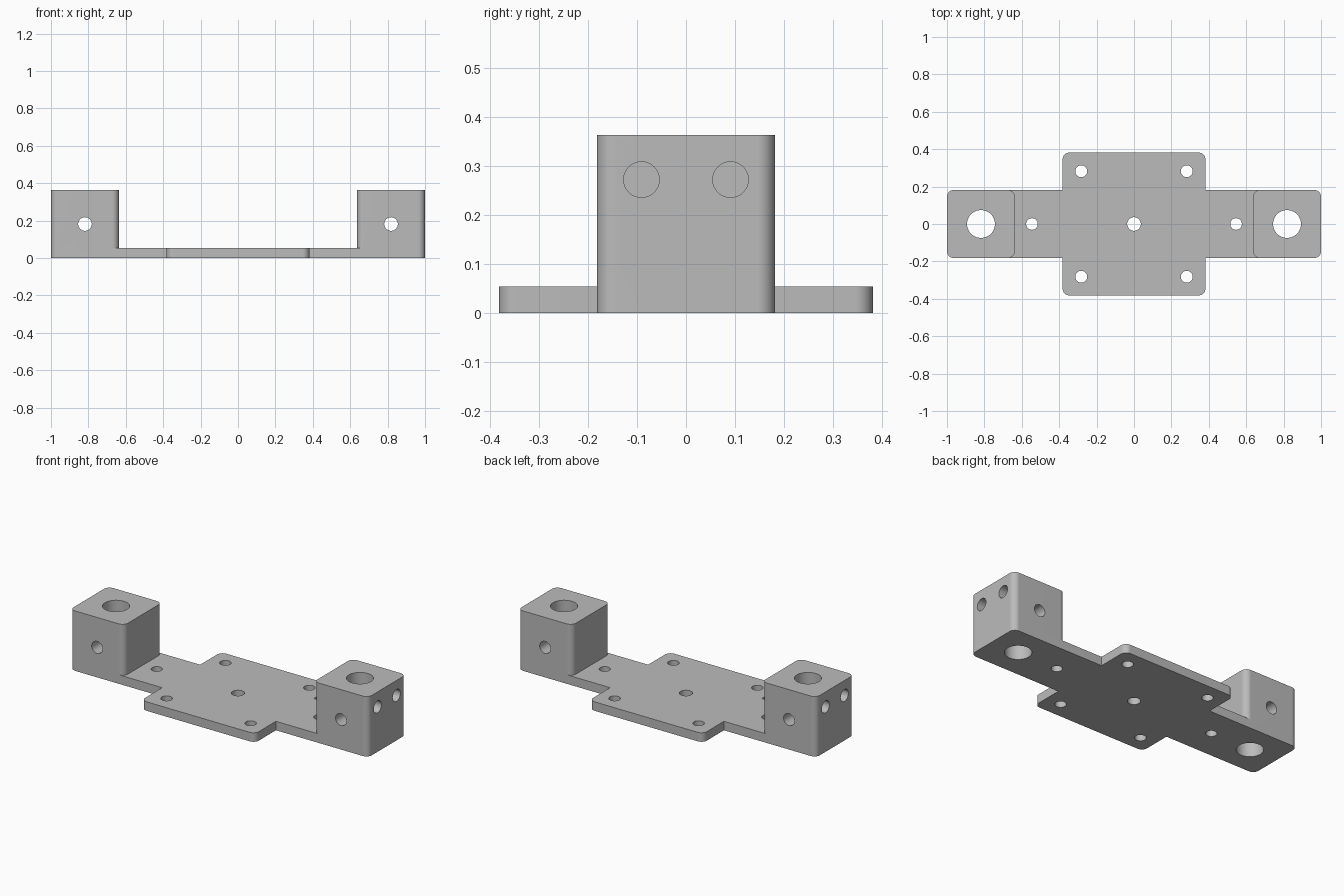
import bpy, bmesh, math
from mathutils import Matrix, Vector

cube = bpy.data.objects.get("Cube")
if cube:
    bpy.data.objects.remove(cube, do_unlink=True)

MM = 2 / 110                       # the bracket is 110 units long, scaled to 2

grey = bpy.data.materials.new("plain grey")
grey.use_nodes = True
grey.diffuse_color = (0.5, 0.5, 0.5, 1)
grey.node_tree.nodes["Principled BSDF"].inputs["Base Color"].default_value = (0.5, 0.5, 0.5, 1)


def finish(name, bm):
    bmesh.ops.recalc_face_normals(bm, faces=bm.faces[:])
    mesh = bpy.data.meshes.new(name)
    bm.to_mesh(mesh)
    bm.free()
    mesh.materials.append(grey)
    ob = bpy.data.objects.new(name, mesh)
    bpy.context.collection.objects.link(ob)
    return ob


def rounded_block(name, cx, half_x, half_y, height, radius=2, steps=8):
    """Upright block with its four vertical edges rounded."""
    bm = bmesh.new()
    ring = []
    for i, (sx, sy) in enumerate(((1, 1), (-1, 1), (-1, -1), (1, -1))):
        for k in range(steps + 1):
            a = (i + k / steps) * math.pi / 2
            x = cx + sx * (half_x - radius) + radius * math.cos(a)
            y = sy * (half_y - radius) + radius * math.sin(a)
            ring.append(bm.verts.new((x * MM, y * MM, 0)))
    face = bm.faces.new(ring)
    top = bmesh.ops.extrude_face_region(bm, geom=[face])["geom"]
    verts = [v for v in top if isinstance(v, bmesh.types.BMVert)]
    bmesh.ops.translate(bm, verts=verts, vec=(0, 0, height * MM))
    return finish(name, bm)


def drill(bm, centre, axis, diameter, length):
    """Add a cylinder to the drill shapes."""
    turn = Vector(axis).to_track_quat('Z', 'Y').to_matrix().to_4x4()
    bmesh.ops.create_cone(bm, cap_ends=True, segments=48, radius1=diameter / 2 * MM,
                          radius2=diameter / 2 * MM, depth=length * MM,
                          matrix=Matrix.Translation(Vector(centre) * MM) @ turn)


def combine(target, other, operation):
    mod = target.modifiers.new(operation.lower(), 'BOOLEAN')
    mod.operation = operation
    mod.solver = 'EXACT'
    mod.use_self = operation == 'DIFFERENCE'
    mod.object = other
    bpy.context.view_layer.objects.active = target
    bpy.ops.object.modifier_apply(modifier=mod.name)
    bpy.data.objects.remove(other, do_unlink=True)


# Cross-shaped plate and two end blocks
bracket = rounded_block("mounting_bracket", 0, 55, 10, 3)
combine(bracket, rounded_block("centre_plate", 0, 21, 21, 3), 'UNION')
for side in (-1, 1):
    combine(bracket, rounded_block("end_block", side * 45, 10, 10, 20), 'UNION')

# Holes
UP, ACROSS, ALONG = (0, 0, 1), (0, 1, 0), (1, 0, 0)
holes = bmesh.new()
drill(holes, (0, 0, 0), UP, 4, 20)                        # plate centre
for side in (-1, 1):
    drill(holes, (side * 30, 0, 0), UP, 3.4, 20)          # arm hole
    drill(holes, (side * 45, 0, 10), UP, 8.2, 40)         # rod bore
    drill(holes, (side * 45, 0, 10), ACROSS, 4, 40)       # clamp hole
    for y in (-1, 1):
        drill(holes, (side * 15.5, y * 15.5, 0), UP, 3.5, 20)   # corner hole
        drill(holes, (side * 54, y * 5, 15), ALONG, 4, 10)      # blind end hole
cutter = finish("hole_cutter", holes)
cutter.hide_render = True
combine(bracket, cutter, 'DIFFERENCE')

# Clean up and shade
bm = bmesh.new()
bm.from_mesh(bracket.data)
bmesh.ops.remove_doubles(bm, verts=bm.verts[:], dist=0.0001)
bmesh.ops.dissolve_limit(bm, angle_limit=0.01, verts=bm.verts[:], edges=bm.edges[:])
bm.to_mesh(bracket.data)
bm.free()
bpy.ops.object.select_all(action='DESELECT')
bracket.select_set(True)
bpy.context.view_layer.objects.active = bracket
bpy.ops.object.shade_smooth_by_angle(angle=math.radians(30))
normals = bracket.modifiers.new("flat_face_normals", 'WEIGHTED_NORMAL')
normals.keep_sharp = True
